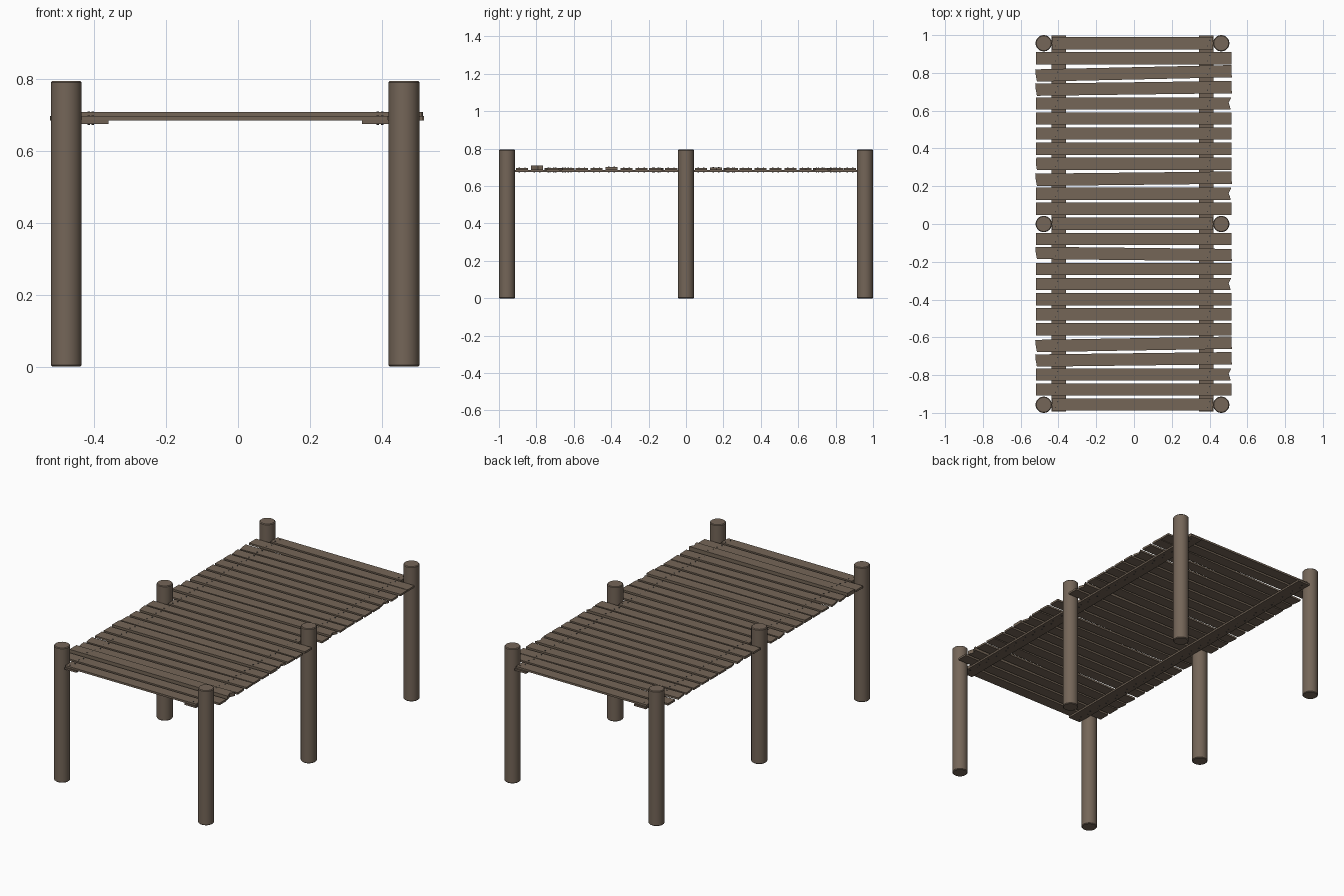
import bpy, bmesh, math

if "Cube" in bpy.data.objects:
    bpy.data.objects.remove(bpy.data.objects["Cube"])


def material(name, rgb):
    m = bpy.data.materials.new(name)
    m.diffuse_color = (*rgb, 1)
    m.use_nodes = True
    m.node_tree.nodes["Principled BSDF"].inputs["Base Color"].default_value = m.diffuse_color
    return m


POST = material("post brown", (0.176, 0.132, 0.098))
PLANK = material("plank brown", (0.176, 0.132, 0.095))
BEAM = material("beam brown", (0.160, 0.120, 0.088))
NAIL = material("nail grey", (0.05, 0.047, 0.045))


def finish(bm, name, mat):
    bmesh.ops.recalc_face_normals(bm, faces=bm.faces[:])
    me = bpy.data.meshes.new(name)
    bm.to_mesh(me)
    bm.free()
    me.materials.append(mat)
    ob = bpy.data.objects.new(name, me)
    bpy.context.scene.collection.objects.link(ob)
    return ob


def slab(name, outline, z0, z1, mat):
    """Extrude a flat outline from z0 to z1."""
    bm = bmesh.new()
    f = bm.faces.new([bm.verts.new((x, y, z0)) for x, y in outline])
    r = bmesh.ops.extrude_face_region(bm, geom=[f])
    verts = [v for v in r["geom"] if isinstance(v, bmesh.types.BMVert)]
    bmesh.ops.translate(bm, vec=(0, 0, z1 - z0), verts=verts)
    return finish(bm, name, mat)


# Round posts with slightly eased ends
def post(name, x, y, r=0.043, h=0.795, e=0.004, n=32):
    bm = bmesh.new()
    rings = []
    for rad, z in ((r - e, 0), (r, e), (r, h - e), (r - e, h)):
        rings.append([bm.verts.new((x + rad * math.cos(2 * math.pi * i / n),
                                    y + rad * math.sin(2 * math.pi * i / n), z))
                      for i in range(n)])
    for a, b in zip(rings, rings[1:]):
        for i in range(n):
            j = (i + 1) % n
            bm.faces.new((a[i], a[j], b[j], b[i]))
    bm.faces.new(rings[0][::-1])
    bm.faces.new(rings[-1])
    ob = finish(bm, name, POST)
    for p in ob.data.polygons:
        p.use_smooth = len(p.vertices) == 4
    ob.data.set_sharp_from_angle(angle=math.radians(30))


for side, x in (("left", -0.478), ("right", 0.462)):
    for place, y in (("front", -0.957), ("middle", 0.0), ("back", 0.957)):
        post(f"{place}_{side}_post", x, y)

# Long flat beams under the deck
for side, x0, x1 in (("left", -0.437, -0.36), ("right", 0.345, 0.42)):
    slab(f"{side}_beam", [(x0, -0.992), (x1, -0.992), (x1, 0.998), (x0, 0.998)],
         0.675, 0.686, BEAM)

# Deck planks, counted from the back: some skewed, some chipped, some thicker
skew = {2: 0.022, 3: 0.013, 9: 0.011, 14: -0.011, 20: 0.017, 21: 0.012}
raised = {10: 0.003, 17: 0.005, 22: 0.0115}
notched = (4, 10, 16, 22)
nails = bmesh.new()
for i in range(25):
    y = 0.957 - i * 0.0797
    a = skew.get(i, 0)
    top = 0.697 + raised.get(i, 0)
    w = 0.0325
    short = i in (0, 12, 24)
    x0, x1 = (-0.435, 0.417) if short else (-0.52, 0.515)
    pts = [(x0, -w), (x1, -w), (x1, w), (x0, w)]
    if i in notched:
        pts = [(x0, -w), (x1 - 0.003, -w), (x1 - 0.008, -w * 0.4), (x1 - 0.014, 0.004),
               (x1 - 0.006, w * 0.6), (x1, w), (x0, w)]
    elif a:
        pts = [(x0 + 0.006, -w), (x1 + 0.003, -w), (x1, w), (x0 - 0.003, w), (x0, 0)]
    elif i in (8, 2):
        pts = [(x0 + 0.006, -w), (x1, -w), (x1, w), (x0 + 0.003, w), (x0, 0)]
    slab(f"deck_plank_{i + 1}", [(px, y + py + a * px) for px, py in pts],
         0.6855, top, PLANK)
    # Two nails at each end of the plank
    for x in (-0.41, 0.395):
        for s in (-1, 1):
            nx = x + s * 0.006
            r = bmesh.ops.create_cone(nails, cap_ends=True, segments=8, radius1=0.0035,
                                      radius2=0.0035, depth=top + 0.002 - 0.673)
            bmesh.ops.translate(nails, verts=r["verts"],
                                vec=(nx, y + a * nx + s * 0.015, (top + 0.002 + 0.673) / 2))
finish(nails, "nails", NAIL)
